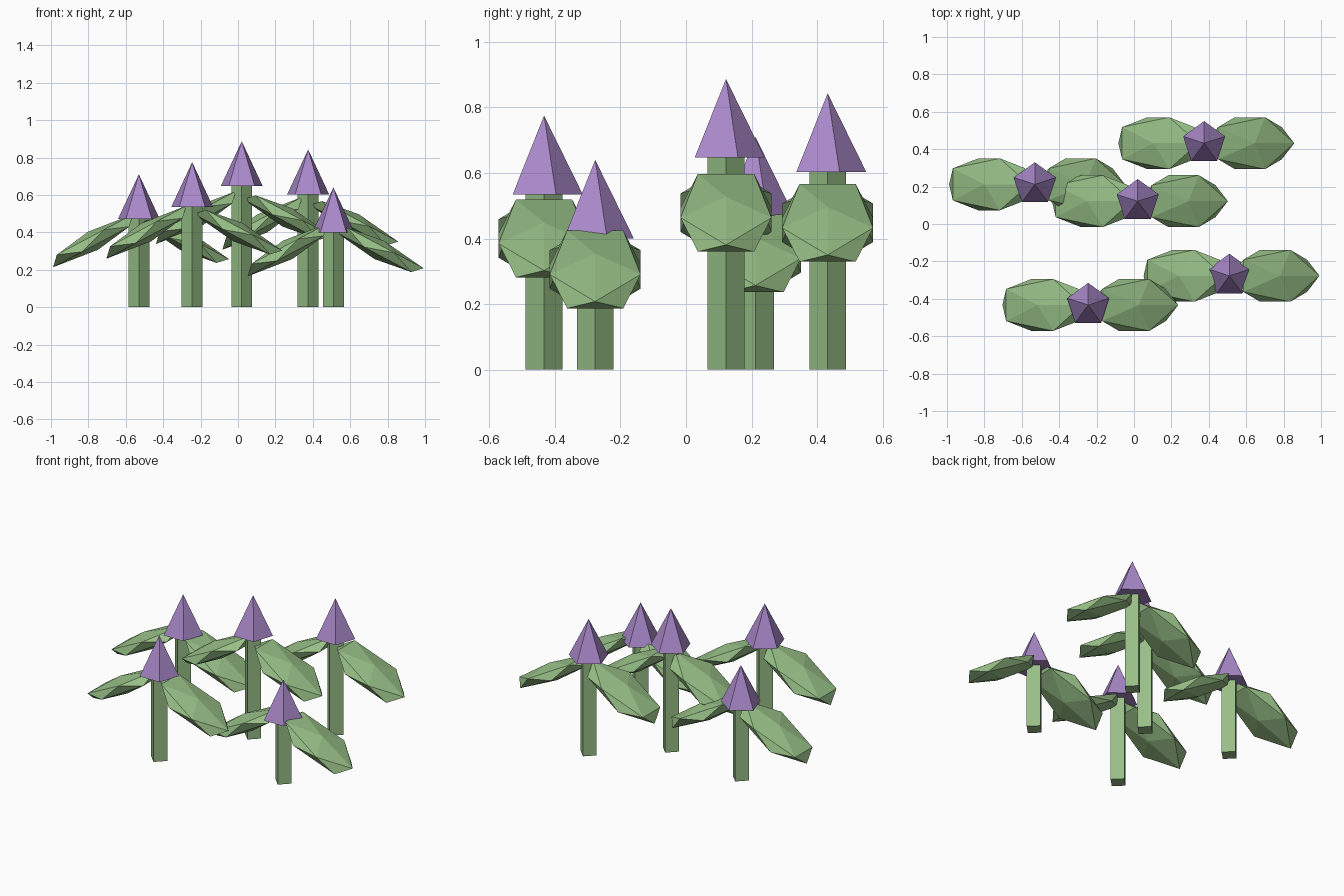
import bpy, math
from mathutils import Matrix, Vector

old = bpy.data.objects.get("Cube")
if old:
    bpy.data.objects.remove(old)


def material(name, color):
    m = bpy.data.materials.new(name)
    m.use_nodes = True
    m.diffuse_color = color
    m.node_tree.nodes["Principled BSDF"].inputs["Base Color"].default_value = color
    return m


GREEN = material("leaf green", (0.31, 0.52, 0.24, 1))
PURPLE = material("bud purple", (0.40, 0.25, 0.59, 1))


def finish(name, mat):
    ob = bpy.context.object
    ob.name = name
    ob.data.materials.append(mat)
    return ob


def flower(i, x, y, height):
    # four-sided stem with corners on the axes
    bpy.ops.mesh.primitive_cone_add(vertices=4, radius1=0.056, radius2=0.056,
                                    depth=height, location=(x, y, height / 2))
    finish(f"stem_{i}", GREEN)

    # five-sided pointed bud
    bpy.ops.mesh.primitive_cone_add(vertices=5, radius1=0.118, radius2=0,
                                    depth=0.24, location=(x, y, height + 0.12))
    finish(f"bud_{i}", PURPLE)

    # pair of drooping flattened leaves
    for side, label in ((1, "left"), (-1, "right")):
        bpy.ops.mesh.primitive_ico_sphere_add(subdivisions=1, radius=1)
        leaf = finish(f"{label}_leaf_{i}", GREEN)
        place = Matrix.Translation((x + side * 0.245, y, 0.7 * height + 0.026))
        tilt = Matrix.Rotation(side * math.radians(28), 4, 'Y')
        size = Matrix.Diagonal((0.285, 0.163, 0.055, 1))
        leaf.data.transform(place @ tilt @ size)


SPOTS = [(-0.53, 0.212, 0.47), (-0.245, -0.433, 0.535), (0.02, 0.122, 0.647),
         (0.375, 0.432, 0.603), (0.51, -0.277, 0.40)]
for i, spot in enumerate(SPOTS, 1):
    flower(i, *spot)
